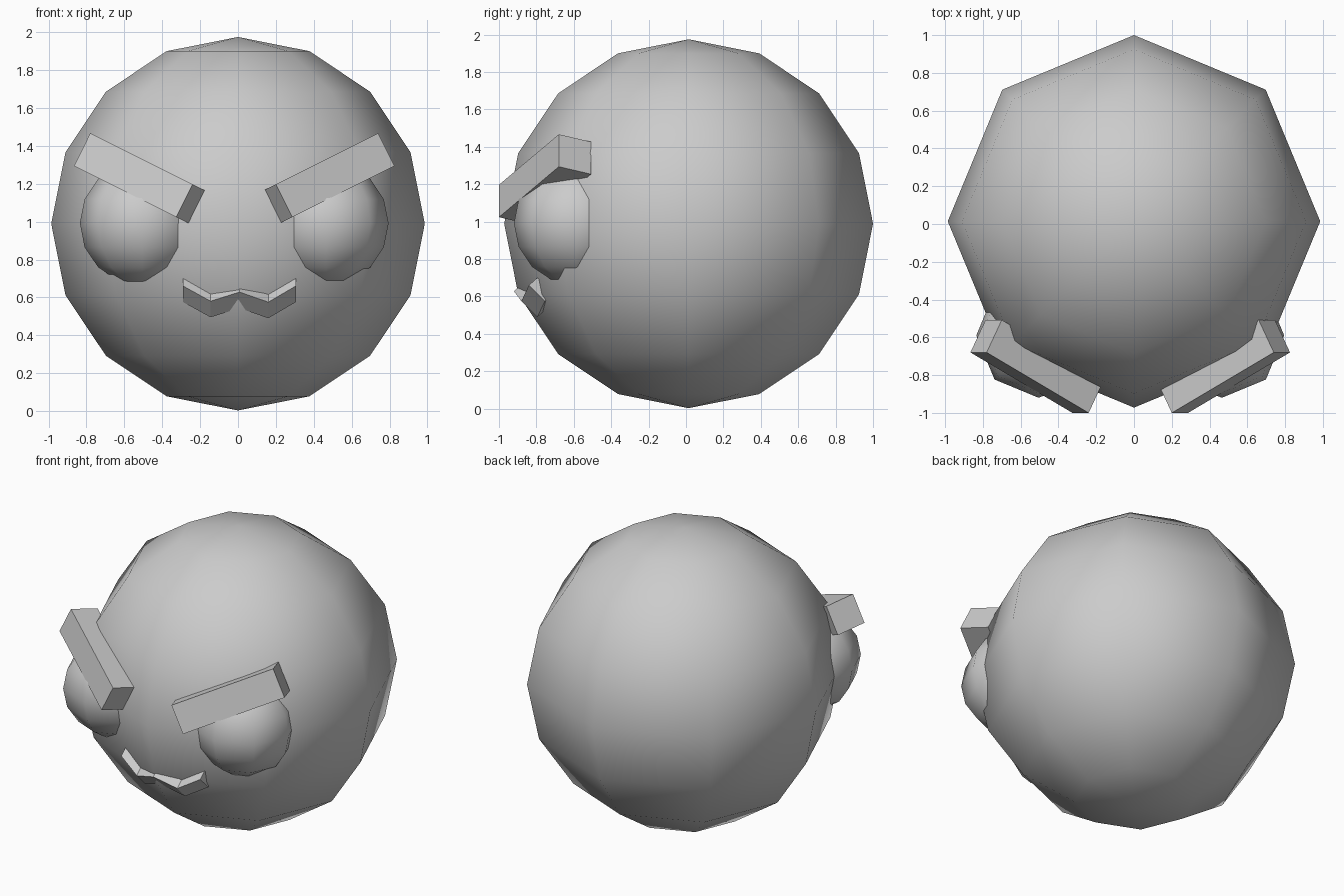
import bpy, bmesh
from mathutils import Vector, Matrix

if "Cube" in bpy.data.objects:
    bpy.data.objects.remove(bpy.data.objects["Cube"])

MID = -0.02  # mirror plane of the paired face parts


def finish(name, bm, smooth=False):
    bmesh.ops.recalc_face_normals(bm, faces=bm.faces)
    for f in bm.faces:
        f.smooth = smooth
    me = bpy.data.meshes.new(name)
    bm.to_mesh(me)
    bm.free()
    ob = bpy.data.objects.new(name, me)
    bpy.context.collection.objects.link(ob)
    return ob


def sphere(name, loc, r):
    # vertices lie on the x and y axes
    bm = bmesh.new()
    bmesh.ops.create_uvsphere(bm, u_segments=8, v_segments=8, radius=r)
    bmesh.ops.translate(bm, vec=loc, verts=bm.verts)
    return finish(name, bm, True)


def brow(name, side):
    # box spanned by length, height and depth vectors from its inner top front corner
    a = Vector((0.20, -1.0, 1.197))
    l, h, d = Vector((0.54, 0.32, 0.27)), Vector((0.086, 0, -0.173)), Vector((-0.08, 0.172, -0.04))
    c = a + (l + h + d) / 2
    m = Matrix((l, h, d)).transposed().to_4x4()
    m.translation = c
    bm = bmesh.new()
    bmesh.ops.create_cube(bm, size=1, matrix=m)
    if side < 0:
        for v in bm.verts:
            v.co.x = 2 * MID - v.co.x
    return finish(name, bm)


# head
sphere("head", (0, 0.014, 0.989), 0.986)

# eyes and brows
for side, tag in ((-1, "left"), (1, "right")):
    x = 0.465 if side > 0 else 2 * MID - 0.465
    sphere("eye_" + tag, (x, -0.59, 0.992), 0.33)
    brow("brow_" + tag, side)

# wavy mouth: tilted bar swept along five points of its front edge
path = [(-0.29, -0.84, 0.66), (-0.145, -0.88, 0.58), (0.008, -0.92, 0.628),
        (0.16, -0.88, 0.575), (0.305, -0.84, 0.66)]
down, back = Vector((0, 0.085, -0.085)), Vector((0, 0.045, 0.04))
bm = bmesh.new()
rings = []
for p in path:
    p = Vector(p)
    rings.append([bm.verts.new(q) for q in (p, p + down, p + down + back, p + back)])
for r, s in zip(rings, rings[1:]):
    for i in range(4):
        j = (i + 1) % 4
        bm.faces.new((r[i], r[j], s[j], s[i]))
bm.faces.new(rings[0])
bm.faces.new(rings[-1])
finish("mouth", bm)
